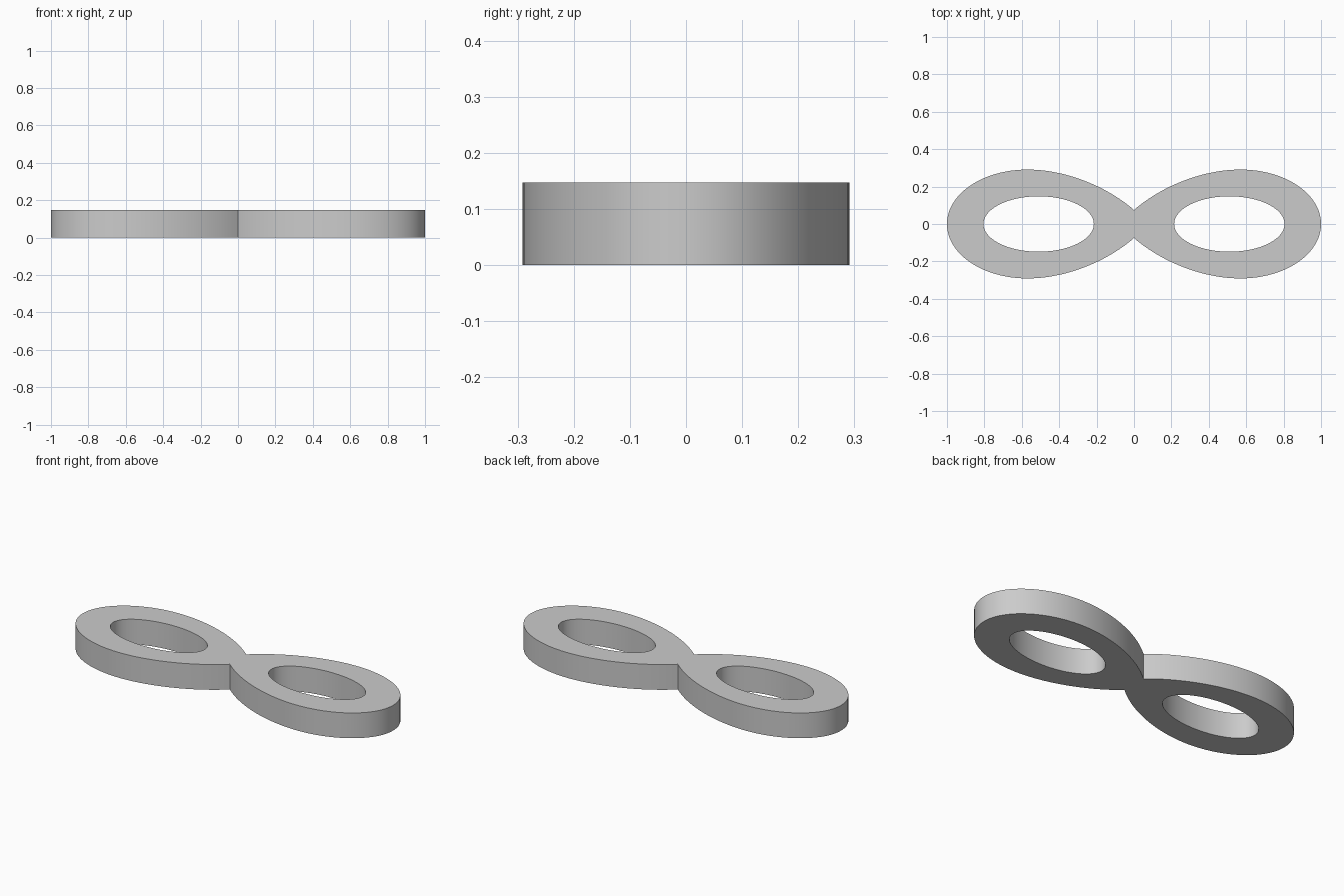
import bpy
import bmesh

cube = bpy.data.objects.get("Cube")
if cube:
    bpy.data.objects.remove(cube, do_unlink=True)

HEIGHT = 0.147
KAPPA = 0.5523  # bezier handle ratio for a quarter ellipse


def add_spline(curve, points):
    """Closed bezier from (point, left handle, right handle) tuples."""
    spline = curve.splines.new("BEZIER")
    spline.bezier_points.add(len(points) - 1)
    spline.use_cyclic_u = True
    spline.resolution_u = 24
    for bp, (co, left, right) in zip(spline.bezier_points, points):
        bp.handle_left_type = bp.handle_right_type = "FREE"
        bp.co = (*co, 0)
        bp.handle_left = (*left, 0)
        bp.handle_right = (*right, 0)


def ellipse(cx, rx, ry):
    hx, hy = rx * KAPPA, ry * KAPPA
    result = []
    for dx, dy in ((1, 0), (0, 1), (-1, 0), (0, -1)):
        x, y = cx + dx * rx, dy * ry
        tx, ty = -dy * hx, dx * hy
        result.append(((x, y), (x - tx, y - ty), (x + tx, y + ty)))
    return result


def turned(points):
    """Half-turn copy, keeping the path direction."""
    return [tuple((-x, -y) for x, y in p) for p in points]


curve = bpy.data.curves.new("double_loop", "CURVE")
curve.dimensions = "2D"
curve.fill_mode = "BOTH"
curve.extrude = HEIGHT / 2

# Outer figure-eight outline with sharp creases at the waist
half = [
    ((0, -0.075), (-0.15, -0.205), (0.15, -0.205)),
    ((0.57, -0.291), (0.37, -0.291), (0.81, -0.291)),
    ((1, 0), (1, -0.16), (1, 0.16)),
    ((0.57, 0.291), (0.81, 0.291), (0.37, 0.291)),
]
add_spline(curve, half + turned(half))

# Oval holes, one in each loop
for side in (-1, 1):
    add_spline(curve, ellipse(side * 0.51, 0.295, 0.148))

source = bpy.data.objects.new("outline", curve)
bpy.context.collection.objects.link(source)
bpy.context.view_layer.update()
mesh = bpy.data.meshes.new_from_object(
    source.evaluated_get(bpy.context.evaluated_depsgraph_get()))
bpy.data.objects.remove(source, do_unlink=True)

# Weld the caps to the walls and stand the plate on the floor
bm = bmesh.new()
bm.from_mesh(mesh)
bmesh.ops.remove_doubles(bm, verts=bm.verts, dist=0.0002)
bmesh.ops.recalc_face_normals(bm, faces=bm.faces)
bmesh.ops.translate(bm, verts=bm.verts, vec=(0, 0, HEIGHT / 2))
bm.to_mesh(mesh)
bm.free()

loop = bpy.data.objects.new("double_loop", mesh)
bpy.context.collection.objects.link(loop)

grey = bpy.data.materials.new("light_grey")
grey.use_nodes = True
colour = (0.6, 0.6, 0.6, 1)
grey.diffuse_color = colour
grey.node_tree.nodes["Principled BSDF"].inputs["Base Color"].default_value = colour
mesh.materials.clear()
mesh.materials.append(grey)
for poly in mesh.polygons:
    poly.material_index = 0

bpy.ops.object.select_all(action="DESELECT")
loop.select_set(True)
bpy.context.view_layer.objects.active = loop
bpy.ops.object.shade_smooth_by_angle()
